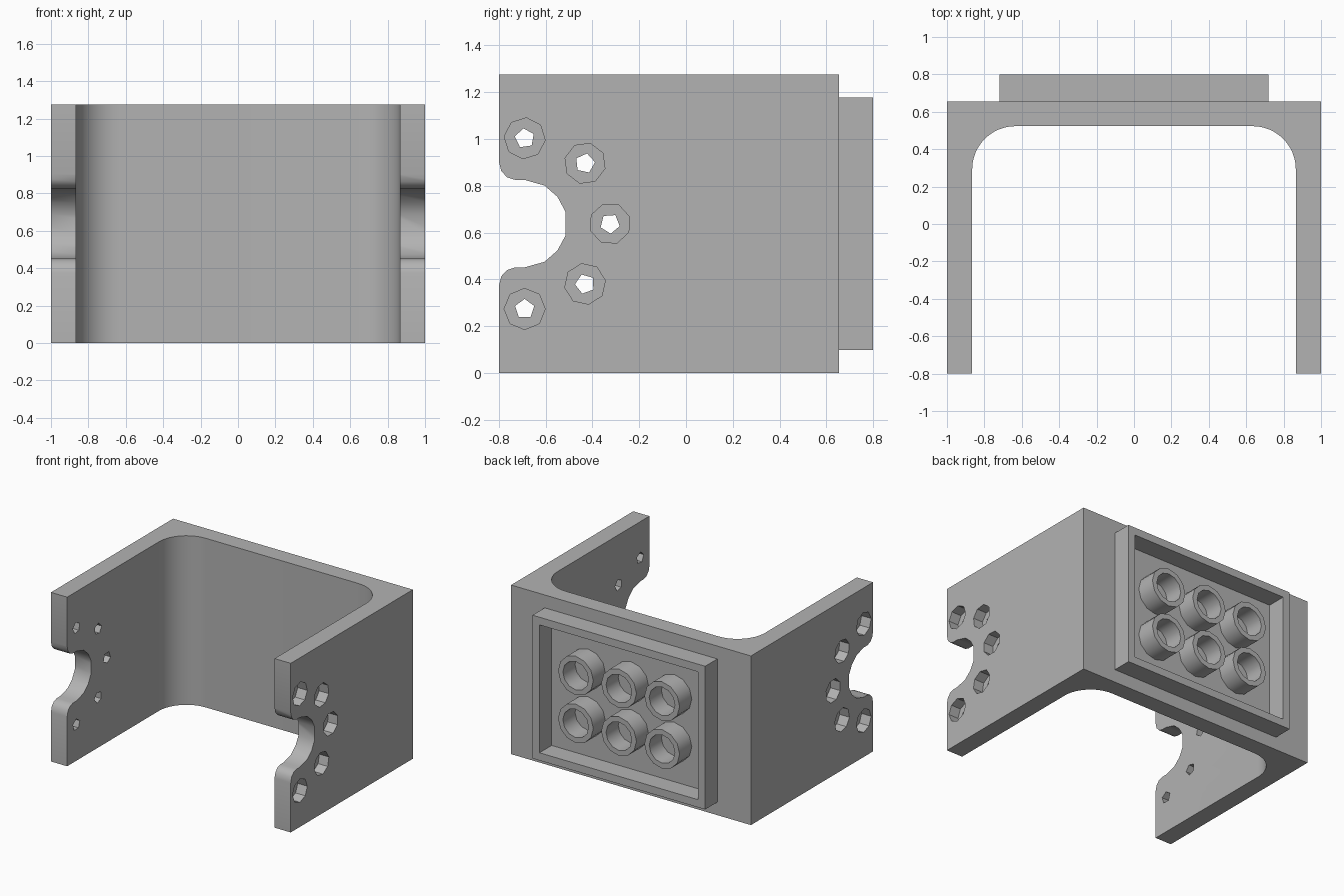
import bpy, bmesh
from math import cos, sin, pi, radians
from mathutils import Vector

old = bpy.data.objects.get("Cube")
if old:
    bpy.data.objects.remove(old, do_unlink=True)

HEIGHT, MID = 1.275, 0.638
BACK, REAR = 0.655, 0.80          # rear of the bracket, rear of the socket

grey = bpy.data.materials.new("plain_grey")
grey.use_nodes = True
colour = (0.45, 0.45, 0.45, 1)
grey.diffuse_color = colour
grey.node_tree.nodes["Principled BSDF"].inputs["Base Color"].default_value = colour


def arc(cx, cy, r, start, end, steps):
    angles = [radians(start + (end - start) * i / steps) for i in range(steps + 1)]
    return [(cx + r * cos(a), cy + r * sin(a)) for a in angles]


def polygon(cx, cy, r, sides, turn=0):
    return arc(cx, cy, r, turn, turn + 360, sides)[:-1]


def place(p, axis, d):
    """Put a 2D point at distance d along the axis."""
    return {"x": Vector((d, *p)), "y": Vector((p[0], d, p[1])),
            "z": Vector((*p, d))}[axis]


def prism(bm, pts, axis, a, b):
    lo = [bm.verts.new(place(p, axis, a)) for p in pts]
    hi = [bm.verts.new(place(p, axis, b)) for p in pts]
    faces = [bm.faces.new(lo), bm.faces.new(hi)]
    for i in range(len(pts)):
        j = (i + 1) % len(pts)
        faces.append(bm.faces.new((lo[i], lo[j], hi[j], hi[i])))
    bmesh.ops.recalc_face_normals(bm, faces=faces)


def ring(bm, outer, inner, a, b):
    """Hollow wall along y between two outlines."""
    loops = [[bm.verts.new(place(p, "y", d)) for p in pts]
             for pts, d in ((outer, a), (outer, b), (inner, b), (inner, a))]
    faces = []
    for k in range(4):
        l, m = loops[k], loops[(k + 1) % 4]
        for i in range(len(l)):
            j = (i + 1) % len(l)
            faces.append(bm.faces.new((l[i], l[j], m[j], m[i])))
    bmesh.ops.recalc_face_normals(bm, faces=faces)


def finish(bm, name):
    mesh = bpy.data.meshes.new(name)
    bm.to_mesh(mesh)
    bm.free()
    mesh.materials.append(grey)
    obj = bpy.data.objects.new(name, mesh)
    bpy.context.collection.objects.link(obj)
    return obj


def cut(obj, bm):
    """Subtract the bmesh from the object and drop the cutter."""
    cutter = finish(bm, "cutter")
    cutter.hide_render = True
    mod = obj.modifiers.new("cut", "BOOLEAN")
    mod.operation, mod.solver, mod.object = "DIFFERENCE", "EXACT", cutter
    bpy.context.view_layer.update()
    done = bpy.data.meshes.new_from_object(
        obj.evaluated_get(bpy.context.evaluated_depsgraph_get()))
    obj.modifiers.clear()
    obj.data = done
    bpy.data.objects.remove(cutter, do_unlink=True)


def smooth(obj, angle):
    bpy.ops.object.select_all(action="DESELECT")
    obj.select_set(True)
    bpy.context.view_layer.objects.active = obj
    bpy.ops.object.shade_smooth_by_angle(angle=radians(angle))


# U-shaped bracket with rounded inner corners
INNER, WALL_Y, R = 0.865, 0.523, 0.23
profile = [(-1, -0.8), (-1, BACK), (1, BACK), (1, -0.8), (INNER, -0.8)]
profile += arc(INNER - R, WALL_Y - R, R, 0, 90, 12)
profile += arc(R - INNER, WALL_Y - R, R, 90, 180, 12)
profile += [(-INNER, -0.8)]
bm = bmesh.new()
prism(bm, profile, "z", 0, HEIGHT)
bracket = finish(bm, "u_bracket")

# Round notch with flared mouth, and screw holes arranged around it
upper = [(-0.8, 0.265), (-0.79, 0.225), (-0.765, 0.198), (-0.73, 0.187), (-0.69, 0.187),
         (-0.605, 0.163), (-0.55, 0.115), (-0.515, 0.05)]
notch = [(-0.9, MID + 0.265)] + [(y, MID + z) for y, z in upper]
notch += [(y, 2 * MID - z) for y, z in reversed(notch)]
holes = arc(-0.69, MID, 0.365, -90, 90, 4)
drills, bores = bmesh.new(), bmesh.new()
for side in (-1, 1):
    prism(drills, notch, "x", side * 0.8, side * 1.1)
    for i, (y, z) in enumerate(holes):
        prism(drills, polygon(y, z, 0.043, 5, 90 + 20 * i), "x", side * 0.8, side * 1.1)
        prism(bores, polygon(y, z, 0.088, 8, 10 * i), "x", side * 0.92, side * 1.1)
cut(bracket, drills)
cut(bracket, bores)
smooth(bracket, 32)

# Rectangular socket wall on the rear
def rectangle(w, h):
    return [(-w, MID - h), (w, MID - h), (w, MID + h), (-w, MID + h)]

bm = bmesh.new()
ring(bm, rectangle(0.72, 0.54), rectangle(0.662, 0.482), BACK - 0.01, REAR)
finish(bm, "rear_socket_wall")

# Two rows of three tubes inside the socket
bm = bmesh.new()
for x in (-0.36, 0, 0.36):
    for z in (-0.18, 0.18):
        ring(bm, polygon(x, MID + z, 0.147, 12), polygon(x, MID + z, 0.107, 12),
             BACK - 0.01, REAR)
smooth(finish(bm, "socket_tubes"), 35)
